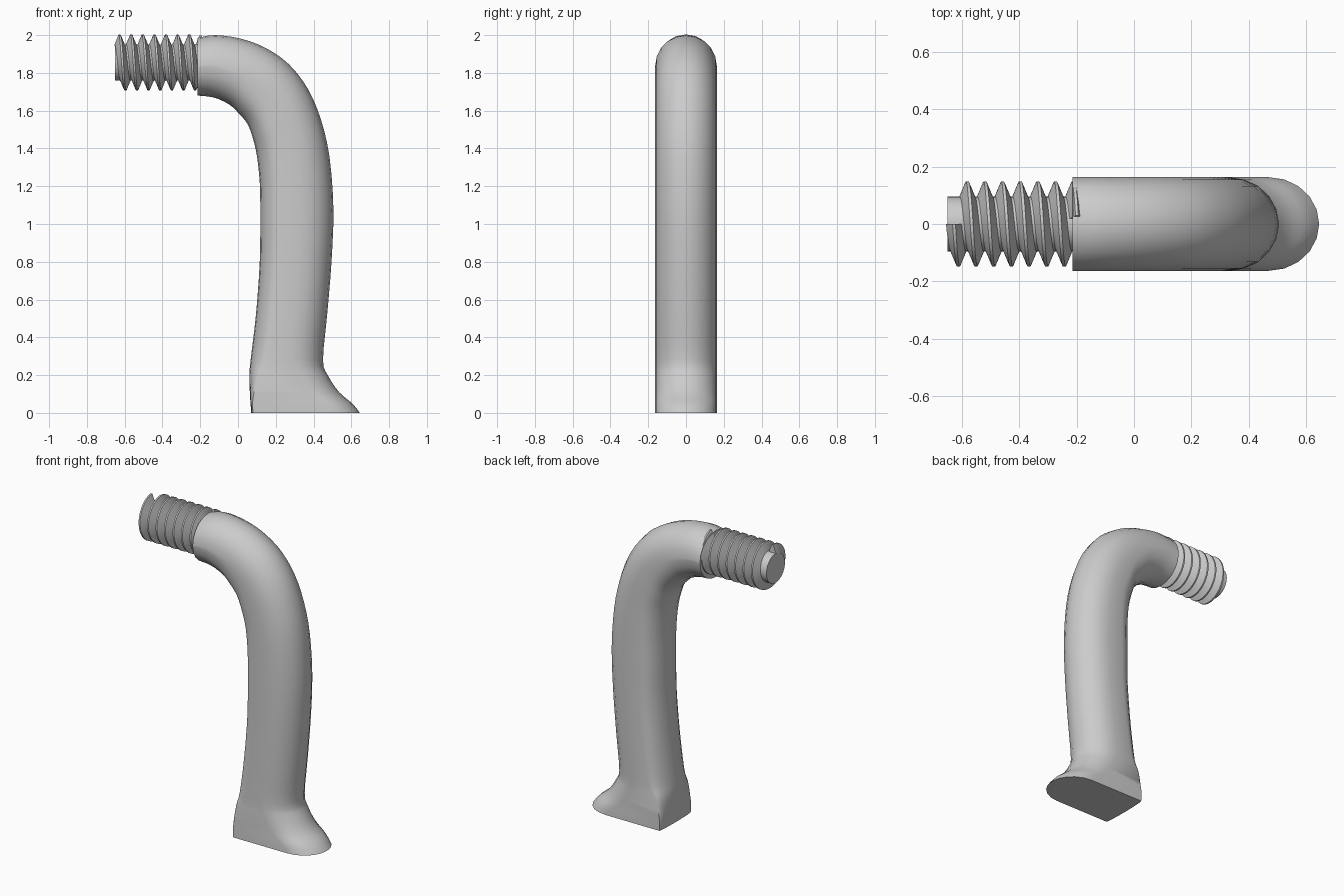
import bpy
import bmesh
from math import sin, cos, pi, radians

cube = bpy.data.objects.get("Cube")
if cube:
    bpy.data.objects.remove(cube, do_unlink=True)

grey = bpy.data.materials.new("plain_grey")
grey.use_nodes = True
grey.diffuse_color = (0.6, 0.6, 0.6, 1)
grey.node_tree.nodes["Principled BSDF"].inputs["Base Color"].default_value = (0.6, 0.6, 0.6, 1)


def loft(name, rings, angle):
    """Skin a row of equal rings, close both ends and shade by angle."""
    bm = bmesh.new()
    rows = [[bm.verts.new(p) for p in ring] for ring in rings]
    count = len(rows[0])
    for a, b in zip(rows, rows[1:]):
        for i in range(count):
            j = (i + 1) % count
            bm.faces.new((a[i], a[j], b[j], b[i]))
    bm.faces.new(rows[0])
    bm.faces.new(rows[-1])
    bmesh.ops.recalc_face_normals(bm, faces=bm.faces)
    mesh = bpy.data.meshes.new(name)
    bm.to_mesh(mesh)
    bm.free()
    mesh.materials.append(grey)
    obj = bpy.data.objects.new(name, mesh)
    bpy.context.collection.objects.link(obj)
    bpy.ops.object.select_all(action="DESELECT")
    obj.select_set(True)
    bpy.context.view_layer.objects.active = obj
    bpy.ops.object.shade_smooth_by_angle(angle=radians(angle))
    return obj


def smooth_path(points, steps):
    """Catmull-Rom interpolation of tuples of any length."""
    path = []
    padded = [points[0]] + points + [points[-1]]
    for a, b, c, d in zip(padded, padded[1:], padded[2:], padded[3:]):
        for s in range(steps):
            t = s / steps
            path.append([q + t / 2 * (r - p + t * (2*p - 5*q + 4*r - u + t * (3*q - p - 3*r + u)))
                         for p, q, r, u in zip(a, b, c, d)])
    path.append(list(points[-1]))
    return path


# Bent leg: inner x, inner z, outer x, outer z, length of the inner rounding
HALF_WIDTH = 0.163
sections = [
    (-.215, 1.68, -.215, 1.985, .16),
    (-.13, 1.67, -.12, 2, .16),
    (-.05, 1.635, .02, 1.98, .16),
    (0, 1.59, .15, 1.93, .15),
    (.05, 1.53, .27, 1.845, .14),
    (.08, 1.45, .37, 1.715, .13),
    (.1, 1.36, .44, 1.55, .13),
    (.115, 1.22, .485, 1.35, .12),
    (.118, 1.05, .505, 1.08, .11),
    (.115, .8, .495, .8, .11),
    (.095, .52, .472, .52, .1),
    (.068, .29, .45, .28, .09),
    (.06, .2, .475, .2, .05),
    (.063, .1, .535, .11, .02),
    (.067, .04, .605, .05, .01),
    (.07, 0, .645, 0, .01),
]


def leg_ring(ix, iz, ox, oz, inner_round, arc=10):
    """Flat-sided section with an elliptical end on each side."""
    depth = ((ox - ix) ** 2 + (oz - iz) ** 2) ** 0.5
    inner = min(inner_round, depth / 2 - 0.002)
    outer = min(0.175, depth / 2 - 0.002)
    profile = []
    for k in range(arc + 1):
        a = pi * k / arc - pi / 2
        profile.append((depth - outer + outer * cos(a), HALF_WIDTH * sin(a)))
    for k in range(arc + 1):
        a = pi * k / arc + pi / 2
        profile.append((inner + inner * cos(a), HALF_WIDTH * sin(a)))
    return [(ix + (ox - ix) * d / depth, y, iz + (oz - iz) * d / depth) for d, y in profile]


loft("bent_leg", [leg_ring(*s) for s in smooth_path(sections, 3)], 40)

# Threaded stud
AXIS_Z, CORE, CREST, PITCH, TURN = 1.855, 0.096, 0.148, 0.0615, 32


def around(x, radius, a):
    """Point on the stud, with the angle running from the top towards the front."""
    return (x, -radius * sin(a), AXIS_Z + radius * cos(a))


loft("stud_core", [[around(x, CORE, 2 * pi * k / TURN) for k in range(TURN)]
                   for x in (-0.65, -0.19)], 30)

# Helical thread with a narrow flat crest
thread_profile = [(-.028, CORE - .004), (-.005, CREST), (.005, CREST), (.028, CORE - .004)]
thread_rings = []
for k in range(7 * TURN):
    turn = k / TURN
    thread_rings.append([around(-0.627 + PITCH * turn + dx, r, 2 * pi * turn)
                         for dx, r in thread_profile])
loft("stud_thread", thread_rings, 25)
